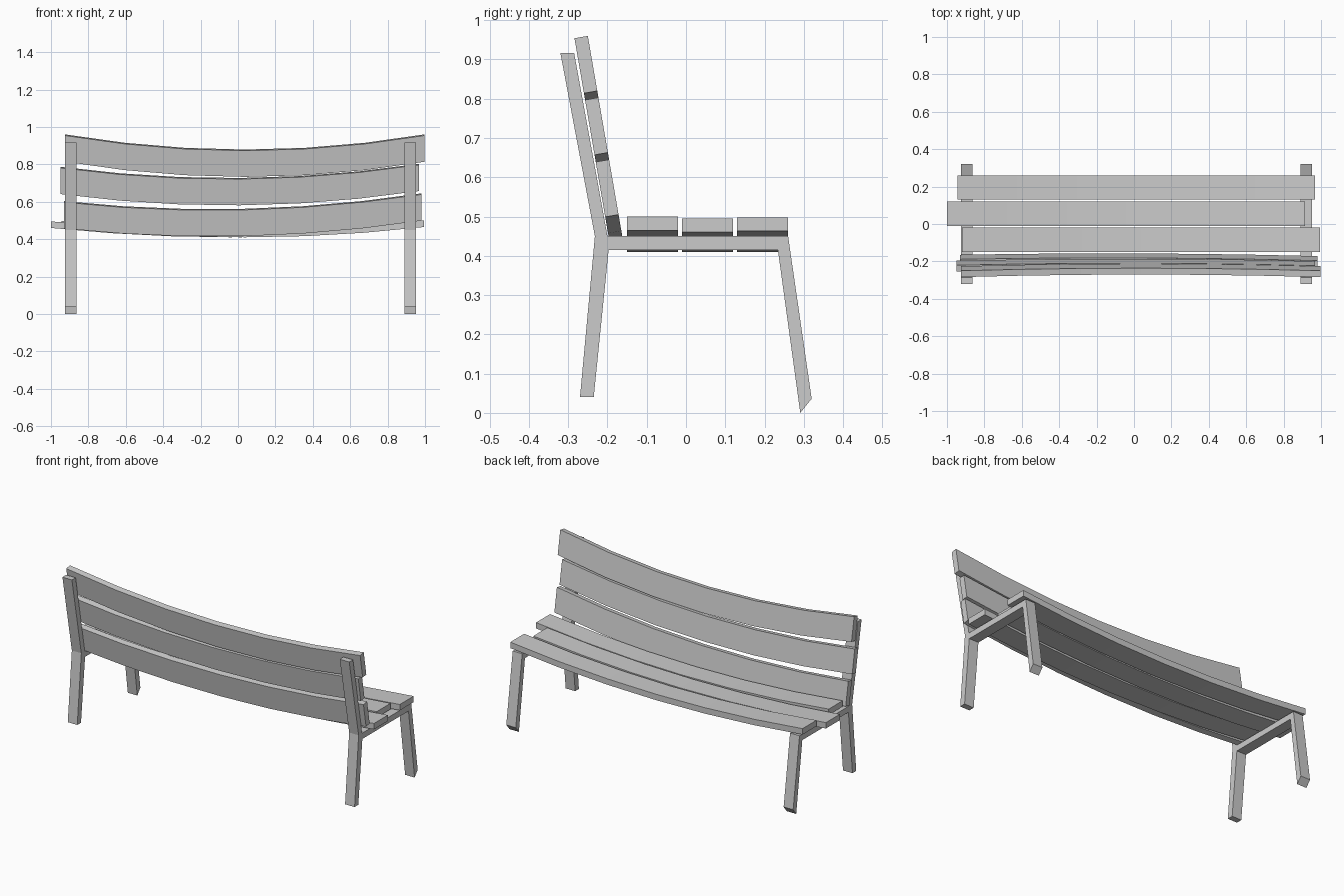
import bpy, bmesh
from mathutils import Vector

cube = bpy.data.objects.get("Cube")
if cube:
    bpy.data.objects.remove(cube, do_unlink=True)

grey = bpy.data.materials.new("plain grey")
grey.use_nodes = True
colour = (0.6, 0.6, 0.6, 1)
grey.diffuse_color = colour
grey.node_tree.nodes["Principled BSDF"].inputs["Base Color"].default_value = colour


def make_object(name, bm):
    bmesh.ops.recalc_face_normals(bm, faces=bm.faces)
    mesh = bpy.data.meshes.new(name)
    bm.to_mesh(mesh)
    bm.free()
    mesh.materials.append(grey)
    obj = bpy.data.objects.new(name, mesh)
    bpy.context.collection.objects.link(obj)
    return obj


def loft(name, rings):
    """Bridge equal closed rings of points and cap both ends."""
    bm = bmesh.new()
    rings = [[bm.verts.new(p) for p in ring] for ring in rings]
    n = len(rings[0])
    for a, b in zip(rings, rings[1:]):
        for i in range(n):
            j = (i + 1) % n
            bm.faces.new((a[i], a[j], b[j], b[i]))
    bm.faces.new(rings[0])
    bm.faces.new(rings[-1])
    return make_object(name, bm)


def plank(name, x0, x1, section, slide, rise, tilt, steps=6):
    """Sagging board: a (y, z) section that slides upward toward both ends."""
    rings = []
    for i in range(steps + 1):
        t = 2 * i / steps - 1
        shift = slide * (rise * t * t + tilt * t)
        x = x0 + (x1 - x0) * i / steps
        rings.append([Vector((x, y, z)) + shift for y, z in section])
    loft(name, rings)


# Side frames: back post, seat bar and front leg in one bent profile
profile = [(-0.27, 0.04), (-0.235, 0.04), (-0.197, 0.415), (0.234, 0.415),
           (0.291, 0), (0.32, 0.036), (0.26, 0.45), (-0.2, 0.45),
           (-0.285, 0.917), (-0.32, 0.917), (-0.232, 0.45)]
for name, x in (("right_frame", -0.925), ("left_frame", 0.89)):
    loft(name, [[(x + dx, y, z) for y, z in profile] for dx in (0, 0.062)])

# Seat planks: left and right ends, rear edge
for name, x0, x1, y, rise in (("rear_seat_plank", -0.92, 0.995, -0.15, 0.055),
                              ("middle_seat_plank", -1, 0.915, -0.01, 0.05),
                              ("front_seat_plank", -0.945, 0.968, 0.13, 0.053)):
    section = [(y, 0.41), (y + 0.13, 0.41), (y + 0.13, 0.445), (y, 0.445)]
    plank(name, x0, x1, section, Vector((0, 0, 1)), rise, 0)

# Back planks: lean with the posts and sag within the leaning plane
lean = Vector((0, -0.172, 1))
for name, x0, x1, top, rise, tilt in (
        ("top_back_plank", -0.925, 0.998, 0.879, 0.081, 0.0),
        ("middle_back_plank", -0.95, 0.967, 0.727, 0.068, 0.008),
        ("lower_back_plank", -0.93, 0.982, 0.562, 0.062, 0.021)):
    y = -0.25 - lean.y * (0.96 - top)
    drop = lean * 0.14
    front, back = Vector((0, y, top)), Vector((0, y - 0.034, top - 0.006))
    section = [(p.y, p.z) for p in (front, back, back - drop, front - drop)]
    plank(name, x0, x1, section, lean, rise, tilt)
